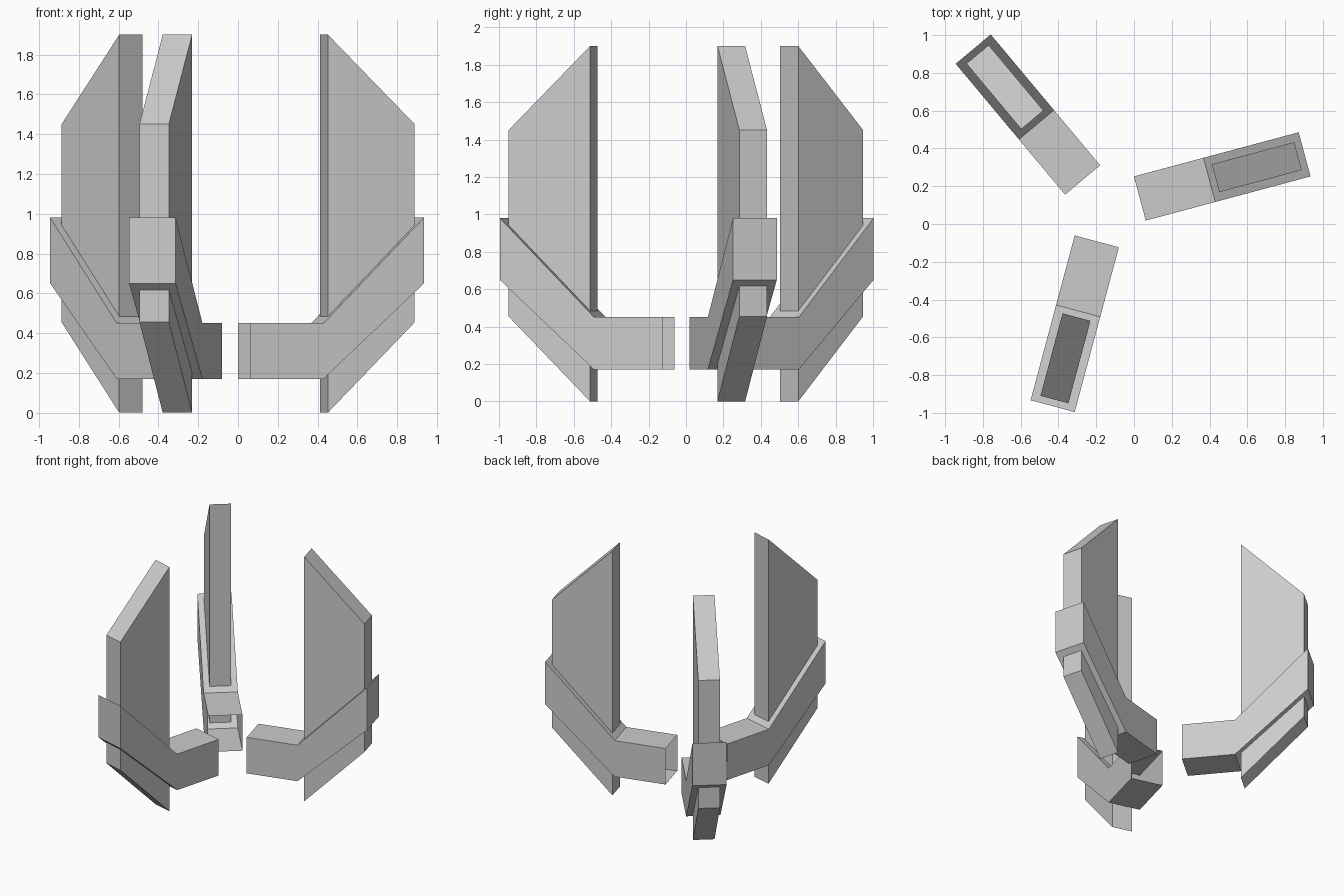
import bpy, bmesh
from math import radians
from mathutils import Matrix

if "Cube" in bpy.data.objects:
    bpy.data.objects.remove(bpy.data.objects["Cube"])

# Side profiles as (distance along arm, height)
BRACKET = [(0, 0.17), (0.381, 0.17), (0.903, 0.65), (0.903, 0.98), (0.381, 0.45), (0, 0.45)]
BLADE = [(0.415, 0), (0.867, 0.455), (0.867, 1.45), (0.415, 1.90)]


def extrude_profile(name, profile, width, place, open_inner_end=False):
    bm = bmesh.new()
    face = bm.faces.new([bm.verts.new((s, -width / 2, z)) for s, z in profile])
    side = bmesh.ops.extrude_face_region(bm, geom=[face], use_keep_orig=True)
    moved = [v for v in side["geom"] if isinstance(v, bmesh.types.BMVert)]
    bmesh.ops.translate(bm, verts=moved, vec=(0, width, 0))
    bmesh.ops.recalc_face_normals(bm, faces=bm.faces)
    if open_inner_end:
        ends = [f for f in bm.faces if all(abs(v.co.x) < 1e-5 for v in f.verts)]
        bmesh.ops.delete(bm, geom=ends, context='FACES_ONLY')
    mesh = bpy.data.meshes.new(name)
    bm.to_mesh(mesh)
    bm.free()
    obj = bpy.data.objects.new(name, mesh)
    obj.matrix_world = place
    bpy.context.collection.objects.link(obj)


# Three arms: inner end position and heading
arms = {
    "right": (0.031, 0.135, 15),
    "front": (-0.197, -0.092, 255),
    "back_left": (-0.272, 0.233, 129.9),
}
for label, (x, y, heading) in arms.items():
    place = Matrix.Translation((x, y, 0)) @ Matrix.Rotation(radians(heading), 4, 'Z')
    # Bent sleeve, open at its inner end
    extrude_profile(f"{label}_bracket", BRACKET, 0.242, place, open_inner_end=True)
    # Upright blade passing through the sleeve
    extrude_profile(f"{label}_blade", BLADE, 0.153, place)
